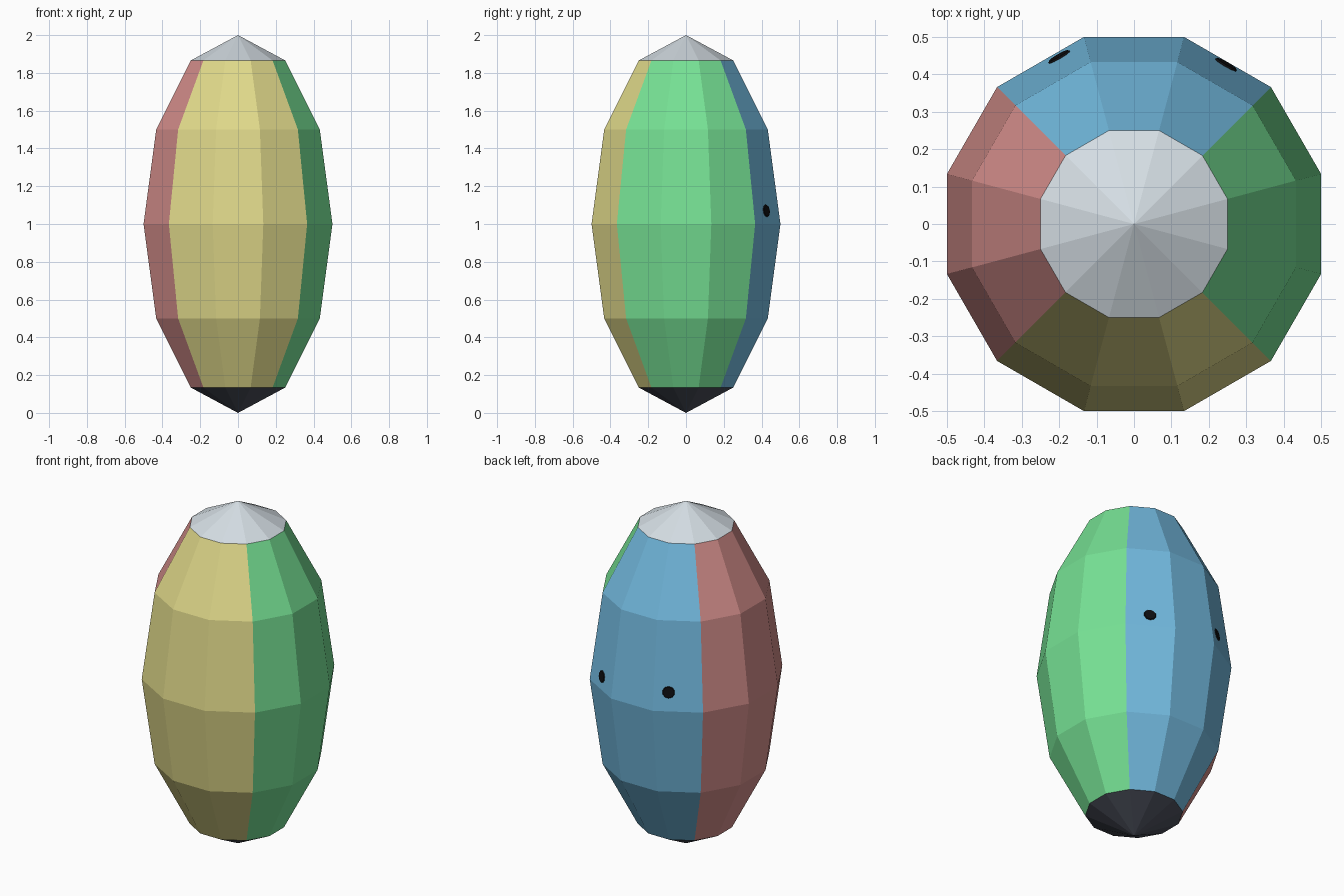
import bpy, bmesh, math
from mathutils import Vector, Matrix

if "Cube" in bpy.data.objects:
    bpy.data.objects.remove(bpy.data.objects["Cube"])


def material(name, rgb):
    lin = [((c / 255 + 0.055) / 1.055) ** 2.4 if c > 10 else c / 255 / 12.92 for c in rgb]
    m = bpy.data.materials.new(name)
    m.diffuse_color = (*lin, 1)
    m.use_nodes = True
    m.node_tree.nodes["Principled BSDF"].inputs["Base Color"].default_value = m.diffuse_color
    return m


def make_object(name, bm, mats):
    me = bpy.data.meshes.new(name)
    bm.to_mesh(me)
    bm.free()
    for m in mats:
        me.materials.append(m)
    ob = bpy.data.objects.new(name, me)
    bpy.context.collection.objects.link(ob)
    return ob


yellow = material("yellow", (224, 217, 138))
green = material("green", (118, 225, 148))
blue = material("blue", (114, 185, 222))
red = material("red", (212, 142, 139))
light = material("light_grey", (212, 221, 227))
dark = material("dark_grey", (76, 80, 92))
black = material("black", (14, 14, 16))

# Body: stretched twelve-sided sphere, flat sides facing the axes
R = 0.5 / math.cos(math.radians(15))
bm = bmesh.new()
bmesh.ops.create_uvsphere(bm, u_segments=12, v_segments=6, radius=1)
bm.transform(Matrix.Translation((0, 0, 1)) @ Matrix.Diagonal((R, R, 1, 1))
             @ Matrix.Rotation(math.radians(15), 4, 'Z'))
for f in bm.faces:
    c = f.calc_center_median()
    if c.z > 1.87:
        f.material_index = 4          # top cap
    elif c.z < 0.13:
        f.material_index = 5          # bottom cap
    elif abs(c.x) > abs(c.y):
        f.material_index = 1 if c.x > 0 else 3
    else:
        f.material_index = 2 if c.y > 0 else 0
make_object("body", bm, [yellow, green, blue, red, light, dark])

# Eyes: thin discs lying on the two slanted back panels
slope = 0.5 - 0.5 * math.cos(math.radians(30))  # inward lean over half a unit of height


def eye(name, angle, shift, z):
    a = math.radians(angle)
    out = Vector((math.cos(a), math.sin(a), 0))
    side = Vector((-math.sin(a), math.cos(a), 0))
    normal = (out + Vector((0, 0, slope / 0.5))).normalized()
    pos = out * (0.5 - (z - 1) * slope / 0.5) + side * shift + Vector((0, 0, z)) + normal * 0.001
    b = bmesh.new()
    bmesh.ops.create_cone(b, cap_ends=True, segments=10, radius1=0.036, radius2=0.03, depth=0.008)
    b.transform(Matrix.Translation(pos) @ normal.to_track_quat('Z', 'Y').to_matrix().to_4x4())
    make_object(name, b, [black])


eye("right_eye", 60, 0.0, 1.07)
eye("left_eye", 120, -0.05, 1.105)
